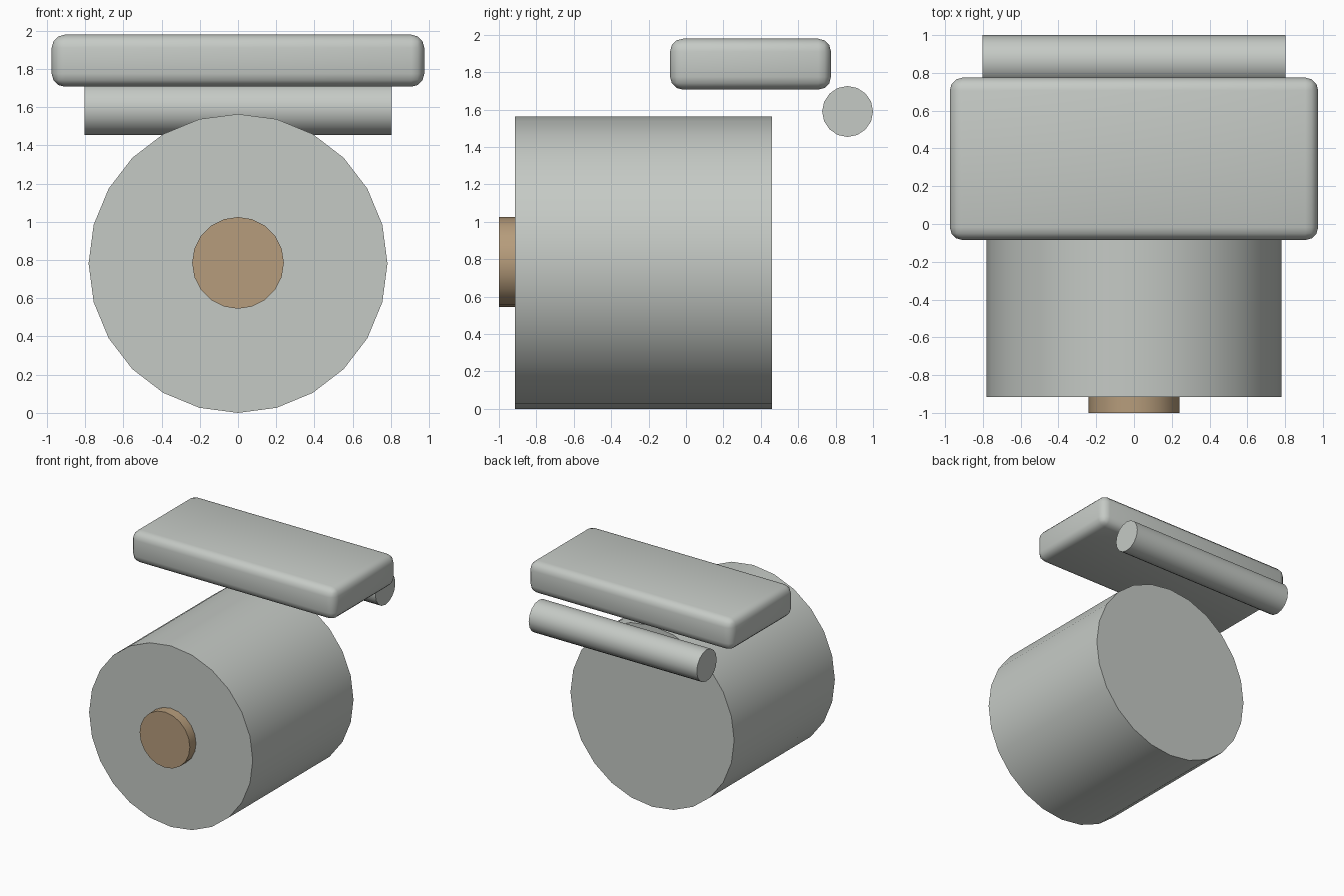
import bpy
from math import pi, radians

cube = bpy.data.objects.get("Cube")
if cube:
    bpy.data.objects.remove(cube, do_unlink=True)


def material(name, rgb):
    m = bpy.data.materials.new(name)
    m.use_nodes = True
    m.diffuse_color = (*rgb, 1)
    m.node_tree.nodes["Principled BSDF"].inputs["Base Color"].default_value = (*rgb, 1)
    return m


grey = material("pale grey", (0.56, 0.59, 0.56))
tan = material("tan", (0.47, 0.335, 0.2))


def finish(name, mat):
    obj = bpy.context.object
    obj.name = name
    obj.data.materials.append(mat)
    bpy.ops.object.transform_apply(location=False, rotation=True, scale=True)
    return obj


def cylinder(name, mat, sides, radius, length, centre, rotation):
    bpy.ops.mesh.primitive_cylinder_add(vertices=sides, radius=radius, depth=length,
                                        location=centre, rotation=rotation)
    finish(name, mat)
    bpy.ops.object.shade_smooth_by_angle(angle=radians(40))


along_y, along_x = (pi / 2, 0, 0), (0, pi / 2, 0)

# Main drum with its front hub, and the rear roller
cylinder("drum", grey, 24, 0.782, 1.375, (0, -0.228, 0.782), along_y)
cylinder("front_hub", tan, 20, 0.24, 0.095, (0, -0.9525, 0.785), along_y)
cylinder("rear_roller", grey, 16, 0.136, 1.606, (0, 0.864, 1.59), along_x)

# Rounded slab floating above
bpy.ops.mesh.primitive_cube_add(size=1, location=(0, 0.345, 1.843))
bpy.context.object.scale = (1.95, 0.86, 0.272)
slab = finish("top_slab", grey)
bevel = slab.modifiers.new("rounded_edges", 'BEVEL')
bevel.width = 0.068
bevel.segments = 3
bpy.ops.object.modifier_apply(modifier=bevel.name)
bpy.ops.object.shade_smooth_by_angle(angle=radians(40))
